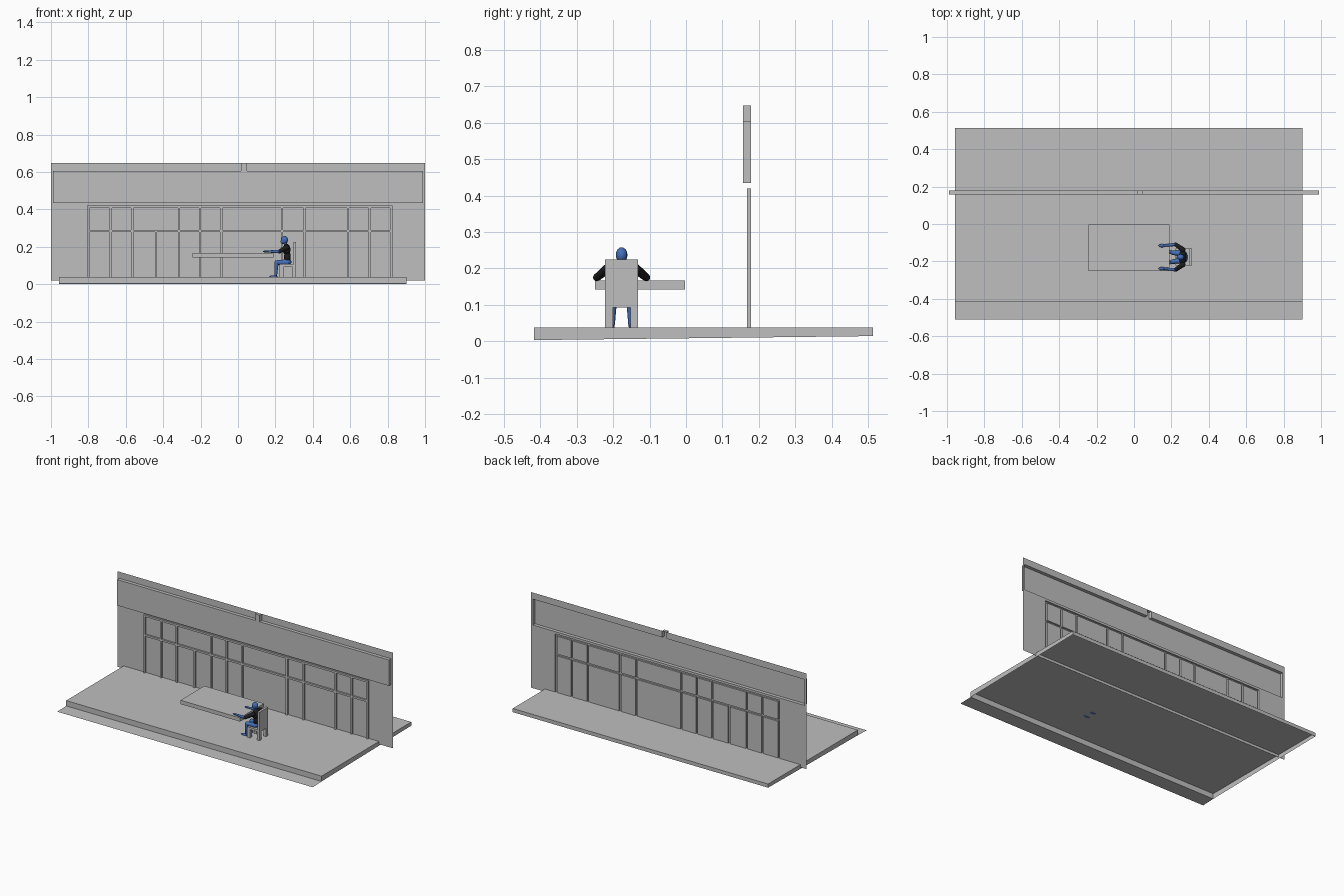
import bpy, bmesh, math
from mathutils import Vector, Matrix

if "Cube" in bpy.data.objects:
    bpy.data.objects.remove(bpy.data.objects["Cube"])

def mat(name, rgb):
    m = bpy.data.materials.new(name)
    m.diffuse_color = (*rgb, 1)
    m.use_nodes = True
    m.node_tree.nodes["Principled BSDF"].inputs["Base Color"].default_value = m.diffuse_color
    return m

GREY = mat("plain_grey", (0.52, 0.52, 0.52))
BLUE = mat("figure_blue", (0.06, 0.16, 0.48))
BLACK = mat("shirt_black", (0.012, 0.012, 0.014))

def finish(name, bm, material, smooth=False):
    me = bpy.data.meshes.new(name)
    bm.to_mesh(me)
    bm.free()
    me.materials.append(material)
    ob = bpy.data.objects.new(name, me)
    bpy.context.collection.objects.link(ob)
    if smooth:
        me.shade_smooth()
    return ob

def add_box(bm, x0, x1, y0, y1, z0, z1):
    m = Matrix.Translation(((x0+x1)/2, (y0+y1)/2, (z0+z1)/2)) @ Matrix.Diagonal((x1-x0, y1-y0, z1-z0, 1))
    return bmesh.ops.create_cube(bm, size=1, matrix=m)["verts"]

def box(name, *dims):
    bm = bmesh.new()
    add_box(bm, *dims)
    return finish(name, bm, GREY)

# Floor slab: hollow underneath, walls slightly shorter towards the back
X0, X1, Y0, Y1 = -0.957, 0.9, -0.418, 0.514
bm = bmesh.new()
add_box(bm, X0, X1, Y0, Y1, 0.0, 0.038)
for v in bm.verts:
    if v.co.z < 0.01:
        v.co.z = 0.003 if v.co.y < 0 else 0.014
bm.normal_update()
bmesh.ops.delete(bm, geom=[f for f in bm.faces if f.normal.z < -0.9], context='FACES_ONLY')
finish("floor_slab", bm, GREY)

# Thin apron in front of the slab
bm = bmesh.new()
bm.faces.new([bm.verts.new(p) for p in
              ((X0, -0.51, 0), (X1, -0.51, 0), (X1, Y0, 0.003), (X0, Y0, 0.003))])
finish("front_apron", bm, GREY)

# Facade: a sheet whose cells are pushed forward for sign board, frames and top block
BACK, FRAME, BOARD = 0.179, 0.011, 0.022
BAR = 0.006
mullions = [-0.80, -0.68, -0.566, -0.438, -0.315, -0.203, -0.09,
            0.235, 0.355, 0.588, 0.705, 0.82]
SHORT = -0.438   # this bar stops at the rail
rail, head, sill = 0.285, 0.414, 0.038

def depth(x, z):
    if 0.435 < z < 0.605 and abs(x) < 0.988:
        return BOARD
    if z > 0.605 and 0.016 < x < 0.048:
        return BOARD
    if sill < z < head + BAR and mullions[0] - BAR < x < mullions[-1] + BAR:
        if abs(z - rail) < BAR or abs(z - head) < BAR:
            return FRAME
        for m in mullions:
            if abs(x - m) < BAR and (m != SHORT or z < rail):
                return FRAME
    return 0.0

xs = sorted([-1, -0.988, 0.016, 0.048, 0.988, 1] + [m + s*BAR for m in mullions for s in (-1, 1)])
zs = [0.02, sill, rail-BAR, rail+BAR, head-BAR, head+BAR, 0.435, 0.605, 0.648]
D = [[depth((xs[i]+xs[i+1])/2, (zs[j]+zs[j+1])/2) for j in range(len(zs)-1)]
     for i in range(len(xs)-1)]
bm = bmesh.new()
def quad(*pts):
    bm.faces.new([bm.verts.new(p) for p in pts])
for i in range(len(xs)-1):
    for j in range(len(zs)-1):
        a, b, c, d = xs[i], xs[i+1], zs[j], zs[j+1]
        y = BACK - D[i][j]
        quad((a, y, c), (b, y, c), (b, y, d), (a, y, d))
        right = D[i+1][j] if i+2 < len(xs) else 0
        above = D[i][j+1] if j+2 < len(zs) else 0
        if right != D[i][j]:
            quad((b, y, c), (b, BACK-right, c), (b, BACK-right, d), (b, y, d))
        if above != D[i][j]:
            quad((a, y, d), (b, y, d), (b, BACK-above, d), (a, BACK-above, d))
bmesh.ops.remove_doubles(bm, verts=bm.verts, dist=1e-5)
bmesh.ops.dissolve_limit(bm, angle_limit=0.01, verts=bm.verts, edges=bm.edges)
finish("facade", bm, GREY)

# Table top
box("table_top", -0.243, 0.19, -0.25, -0.003, 0.142, 0.167)

# Chair
CY = -0.177
box("chair_back", 0.296, 0.311, CY-0.045, CY+0.045, 0.093, 0.225)
box("chair_seat", 0.222, 0.296, CY-0.045, CY+0.045, 0.093, 0.107)
for s, side in ((-1, "left"), (1, "right")):
    ya, yb = sorted((CY + s*0.045, CY + s*0.024))
    box(f"chair_front_leg_{side}", 0.222, 0.242, ya, yb, 0.038, 0.093)
    box(f"chair_back_leg_{side}", 0.292, 0.311, ya, yb, 0.038, 0.093)

# Seated figure, facing -x
def ball(bm, c, r):
    m = Matrix.Translation(c) @ Matrix.Diagonal((*r, 1))
    bmesh.ops.create_uvsphere(bm, u_segments=14, v_segments=9, radius=1, matrix=m)

def limb(bm, p, q, r0, r1):
    p, q = Vector(p), Vector(q)
    rot = (q-p).to_track_quat('Z', 'Y').to_matrix().to_4x4()
    bmesh.ops.create_cone(bm, cap_ends=False, segments=12, radius1=r0, radius2=r1,
                          depth=(q-p).length, matrix=Matrix.Translation((p+q)/2) @ rot)
    ball(bm, p, (r0,)*3)
    ball(bm, q, (r1,)*3)

bm = bmesh.new()
ball(bm, (0.249, CY, 0.237), (0.019, 0.016, 0.021))
ball(bm, (0.241, CY, 0.228), (0.014, 0.012, 0.013))
limb(bm, (0.256, CY, 0.205), (0.252, CY, 0.226), 0.009, 0.009)
finish("head_and_neck", bm, BLUE, True)

bm = bmesh.new()
ball(bm, (0.260, CY, 0.185), (0.021, 0.040, 0.031))
ball(bm, (0.264, CY, 0.145), (0.018, 0.030, 0.040))
finish("shirt_torso", bm, BLACK, True)

bm = bmesh.new()
ball(bm, (0.265, CY, 0.119), (0.022, 0.033, 0.016))
finish("hips", bm, BLUE, True)

for s, side in ((-1, "left"), (1, "right")):
    shoulder = (0.262, CY + s*0.040, 0.198)
    elbow = (0.222, CY + s*0.068, 0.175)
    wrist = (0.165, CY + s*0.062, 0.175)
    bm = bmesh.new()
    limb(bm, shoulder, elbow, 0.0135, 0.0105)
    finish(f"sleeve_{side}", bm, BLACK, True)
    bm = bmesh.new()
    limb(bm, elbow, wrist, 0.0095, 0.006)
    ball(bm, (0.150, CY + s*0.061, 0.175), (0.019, 0.009, 0.005))
    finish(f"forearm_{side}", bm, BLUE, True)
    hip = (0.262, CY + s*0.018, 0.117)
    knee = (0.206, CY + s*0.024, 0.116)
    ankle = (0.202, CY + s*0.025, 0.048)
    bm = bmesh.new()
    limb(bm, hip, knee, 0.016, 0.012)
    limb(bm, knee, ankle, 0.012, 0.007)
    ball(bm, (0.190, CY + s*0.028, 0.041), (0.023, 0.009, 0.007))
    finish(f"leg_{side}", bm, BLUE, True)
